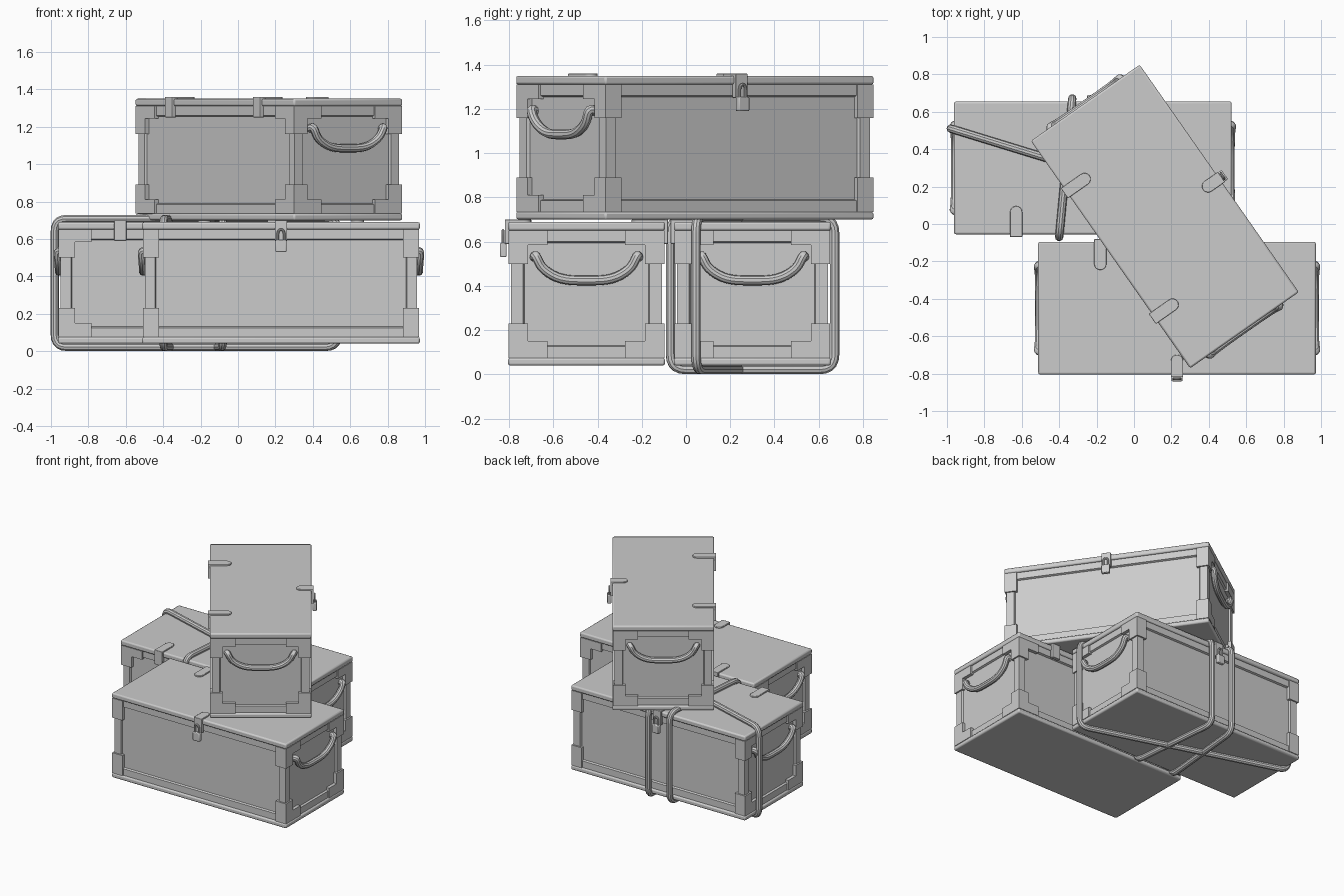
import bpy, bmesh, math
from mathutils import Matrix, Vector

cube = bpy.data.objects.get("Cube")
if cube:
    bpy.data.objects.remove(cube, do_unlink=True)

GREY = (0.6, 0.6, 0.6, 1)
mat = bpy.data.materials.new("plain_grey")
mat.use_nodes = True
mat.diffuse_color = GREY
mat.node_tree.nodes["Principled BSDF"].inputs["Base Color"].default_value = GREY

L, W, H = 0.742, 0.355, 0.65     # half length, half width, height of a crate
BASE, LID = 0.035, 0.61          # top of base rim, underside of lid
GAP = 0.014                      # how far the body sits behind the rims


def finish(obj, M, bevel=0):
    """Link, place, colour, bevel and smooth an object."""
    bpy.context.collection.objects.link(obj)
    obj.matrix_world = M
    obj.data.materials.append(mat)
    bpy.ops.object.select_all(action='DESELECT')
    obj.select_set(True)
    bpy.context.view_layer.objects.active = obj
    if obj.type == 'CURVE':
        bpy.ops.object.convert(target='MESH')
        obj = bpy.context.object
    if bevel:
        mod = obj.modifiers.new("edge", 'BEVEL')
        mod.width, mod.segments = bevel, 2
        mod.limit_method = 'ANGLE'
    bpy.ops.object.shade_smooth_by_angle(angle=math.radians(35))
    return obj


def from_bmesh(name, bm, M, bevel=0):
    bmesh.ops.recalc_face_normals(bm, faces=bm.faces)
    me = bpy.data.meshes.new(name)
    bm.to_mesh(me)
    bm.free()
    return finish(bpy.data.objects.new(name, me), M, bevel)


def box_bm(lo, hi, bm=None):
    bm = bm or bmesh.new()
    lo, hi = Vector(lo), Vector(hi)
    mx = Matrix.Translation((lo + hi) / 2) @ Matrix.Diagonal((*(hi - lo), 1))
    bmesh.ops.create_cube(bm, size=1, matrix=mx)
    return bm


def box(name, lo, hi, M, bevel=0.006):
    return from_bmesh(name, box_bm(lo, hi), M, bevel)


def rounded(points, r, closed):
    """Replace each corner of a path by a small curve."""
    pts, out, n = [Vector(p) for p in points], [], len(points)
    for i, p in enumerate(pts):
        if not closed and i in (0, n - 1):
            out.append(p)
            continue
        a, b = pts[i - 1] - p, pts[(i + 1) % n] - p
        a = p + a.normalized() * min(r, a.length * 0.48)
        b = p + b.normalized() * min(r, b.length * 0.48)
        for k in range(6):
            t = k / 5
            out.append(a * (1 - t) ** 2 + p * 2 * t * (1 - t) + b * t * t)
    return out


def rope(name, points, M, radius=0.022, r=0.07, closed=False):
    cu = bpy.data.curves.new(name, 'CURVE')
    cu.dimensions = '3D'
    cu.bevel_depth, cu.bevel_resolution = radius, 3
    cu.use_fill_caps = True
    path = rounded(points, r, closed)
    sp = cu.splines.new('POLY')
    sp.points.add(len(path) - 1)
    for q, p in zip(sp.points, path):
        q.co = (*p, 1)
    sp.use_cyclic_u = closed
    return finish(bpy.data.objects.new(name, cu), M)


def strap(name, x, side, reach, drop, M):
    """Metal strap: rounded tongue on the lid plus a flap down the side."""
    hw, edge = 0.033, W + 0.014
    bm = bmesh.new()
    inner = edge - reach + hw
    outline = [(x - hw, edge * side), (x + hw, edge * side)]
    for k in range(9):
        a = math.pi * k / 8
        outline.append((x + hw * math.cos(a), side * (inner - hw * math.sin(a))))
    face = bm.faces.new([bm.verts.new((px, py, H - 0.004)) for px, py in outline])
    ext = bmesh.ops.extrude_face_region(bm, geom=[face])
    up = [v for v in ext["geom"] if isinstance(v, bmesh.types.BMVert)]
    bmesh.ops.translate(bm, verts=up, vec=(0, 0, 0.014))
    ys = sorted((side * (W - 0.012), side * edge))
    box_bm((x - hw, ys[0], H - drop), (x + hw, ys[1], H + 0.008), bm)
    from_bmesh(name, bm, M, 0.003)


def brackets(tag, M):
    """L-shaped corner brackets that wrap round all vertical edges."""
    e, back = 0.003, 0.03
    for sx in (-1, 1):
        for sy in (-1, 1):
            for level, z0, z1, f0, f1 in (("lower", BASE, 0.19, BASE, 0.11),
                                          ("upper", 0.46, LID, 0.545, LID)):
                bm = bmesh.new()

                def part(x_in, y_in, za, zb):
                    xs = sorted((sx * (L - x_in), sx * (L - e)))
                    ys = sorted((sy * (W - y_in), sy * (W - e)))
                    box_bm((xs[0], ys[0], za), (xs[1], ys[1], zb), bm)
                part(back, 0.09, z0, z1)
                part(0.09, back, z0, z1)
                part(back, 0.18, f0, f1)
                if sy > 0:
                    part(0.18, back, f0, f1)
                from_bmesh(f"{tag}_{level}_bracket", bm, M)


def crate(tag, x, y, z, angle):
    M = Matrix.Translation((x, y, z)) @ Matrix.Rotation(math.radians(angle), 4, 'Z')
    # body with a recessed panel on each side
    bm = box_bm((GAP - L, GAP - W, BASE - 0.005), (L - GAP, W - GAP, LID + 0.005))
    bm.normal_update()
    sides = [f for f in bm.faces if abs(f.normal.z) < 0.5]
    bmesh.ops.inset_individual(bm, faces=sides, thickness=0.078)
    bmesh.ops.inset_individual(bm, faces=sides, thickness=0.008, depth=-0.014)
    from_bmesh(f"{tag}_body", bm, M)
    # rims
    box(f"{tag}_base", (-L, -W, 0), (L, W, BASE), M, 0.01)
    box(f"{tag}_lid", (-L, -W, LID), (L, W, H), M, 0.01)
    brackets(tag, M)
    # rope handles
    for s in (-1, 1):
        half = [(L - 0.03, 0.235, 0.49), (L + 0.005, 0.23, 0.5), (L - 0.002, 0.2, 0.435),
                (L - 0.005, 0.11, 0.385)]
        pts = half + [(a, -b, c) for a, b, c in reversed(half)]
        rope(f"{tag}_handle", [(s * a, b, c) for a, b, c in pts], M)
    # hinges, hasp and padlock
    for hx in (-0.41, 0.41):
        strap(f"{tag}_hinge", hx, 1, 0.165, 0.1, M)
    strap(f"{tag}_hasp", 0, -1, 0.12, 0.1, M)
    box(f"{tag}_padlock", (-0.03, -W - 0.036, 0.49), (0.03, -W - 0.006, 0.555), M)
    yl = -W - 0.022
    rope(f"{tag}_shackle", [(-0.017, yl, 0.54), (-0.017, yl, 0.61),
                            (0.017, yl, 0.61), (0.017, yl, 0.54)], M, 0.007, 0.03)


crate("front_crate", 0.23, -0.45, 0.04, 0)
crate("rear_crate", -0.22, 0.30, 0.04, 180)
crate("top_crate", 0.165, 0.04, 0.70, 125)

# ropes tied round the rear crate
LOW, HIGH = 0.022, 0.708
FRONT, BACK = -0.07, 0.672
for front_x, back_x in ((-0.40, -0.33), (-0.08, -0.15)):
    rope("girth_rope", [(front_x, FRONT, LOW), (back_x, BACK, LOW),
                        (back_x, BACK, HIGH), (front_x, FRONT, HIGH)],
         Matrix(), closed=True)
rope("long_rope", [(-0.98, 0.51, LOW), (0.535, 0.045, LOW),
                   (0.535, 0.045, HIGH), (-0.98, 0.51, HIGH)], Matrix(), closed=True)
